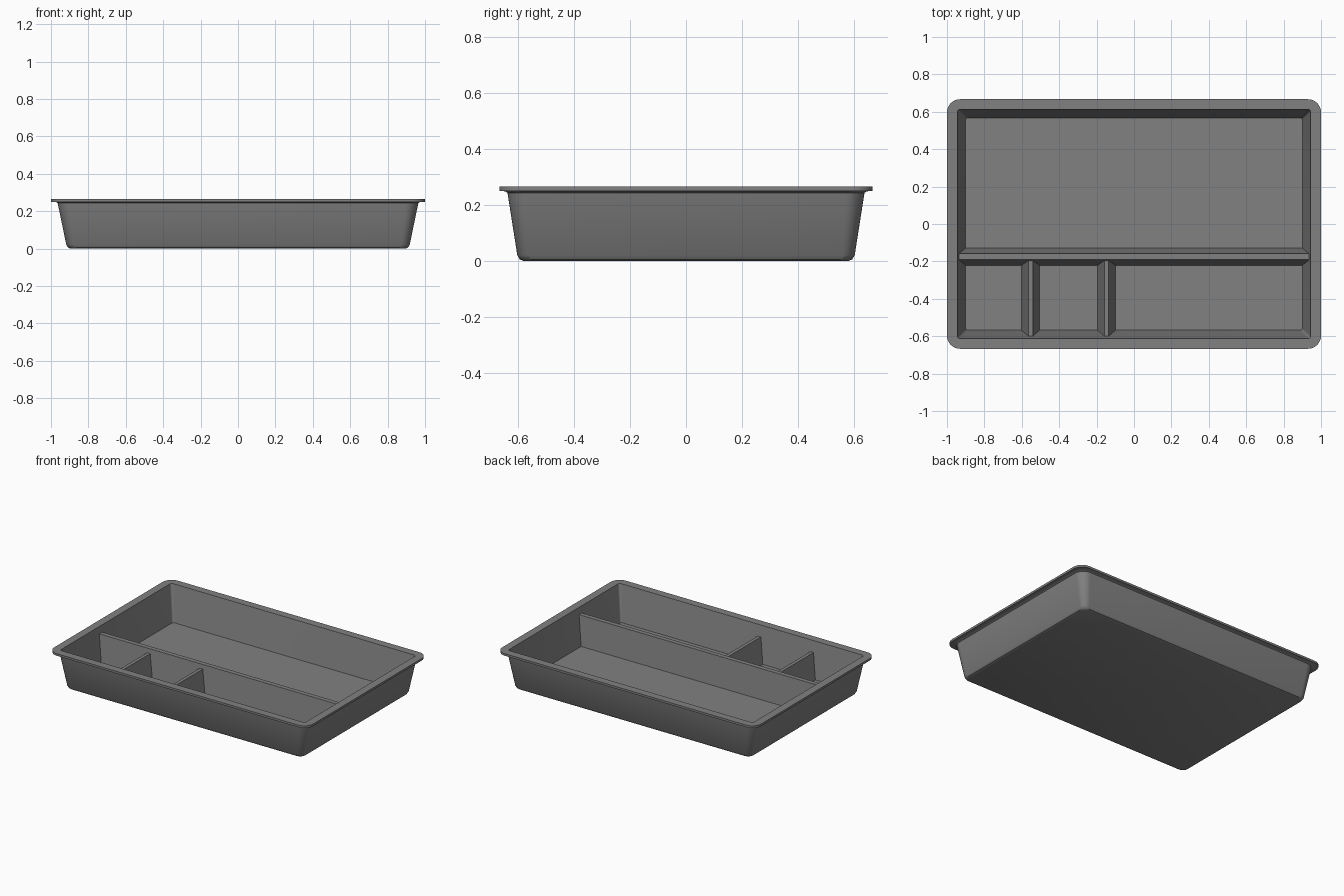
import bpy, bmesh
from math import cos, sin, pi

cube = bpy.data.objects.get("Cube")
if cube:
    bpy.data.objects.remove(cube, do_unlink=True)

grey = bpy.data.materials.new("dark grey plastic")
grey.use_nodes = True
colour = (0.22, 0.22, 0.22, 1)
grey.diffuse_color = colour
grey.node_tree.nodes["Principled BSDF"].inputs["Base Color"].default_value = colour

CORNER_STEPS = 8


def rounded_ring(bm, hx, hy, r, z):
    """Rounded rectangle of vertices, counter-clockwise from above."""
    verts = []
    for q, (sx, sy) in enumerate([(1, 1), (-1, 1), (-1, -1), (1, -1)]):
        for i in range(CORNER_STEPS + 1):
            a = (q + i / CORNER_STEPS) * pi / 2
            verts.append(bm.verts.new((sx * (hx - r) + r * cos(a),
                                       sy * (hy - r) + r * sin(a), z)))
    return verts


def finish(bm, name, angle):
    bmesh.ops.recalc_face_normals(bm, faces=bm.faces)
    mesh = bpy.data.meshes.new(name)
    bm.to_mesh(mesh)
    bm.free()
    mesh.materials.append(grey)
    obj = bpy.data.objects.new(name, mesh)
    bpy.context.collection.objects.link(obj)
    bpy.ops.object.select_all(action="DESELECT")
    obj.select_set(True)
    bpy.context.view_layer.objects.active = obj
    bpy.ops.object.shade_smooth_by_angle(angle=angle)
    return obj


# Tray shell: underside, outer wall, rim, inner wall and floor
# (half length, half width, corner radius, height)
FLOOR, TOP = 0.02, 0.265
sections = [
    (0.895, 0.582, 0.03, 0.0),
    (0.908, 0.594, 0.04, 0.005),
    (0.918, 0.603, 0.045, 0.02),
    (0.964, 0.638, 0.07, 0.243),
    (0.972, 0.645, 0.07, 0.248),
    (1.0, 0.667, 0.07, 0.25),
    (1.0, 0.667, 0.07, TOP),
    (0.945, 0.613, 0.015, TOP),
    (0.9, 0.568, 0.012, FLOOR),
]
bm = bmesh.new()
rings = [rounded_ring(bm, *s) for s in sections]
for low, high in zip(rings, rings[1:]):
    for i in range(len(low)):
        j = (i + 1) % len(low)
        bm.faces.new((low[i], low[j], high[j], high[i]))
bm.faces.new(rings[0][::-1])
bm.faces.new(rings[-1])
finish(bm, "tray_shell", 0.6)


# Dividers: tapered bars whose ends sink into the sloping walls
def divider(name, x_base, x_top, y_base, y_top, top):
    bm = bmesh.new()
    bmesh.ops.create_cube(bm, size=1)
    for v in bm.verts:
        upper = v.co.z > 0
        xs, ys = (x_top, y_top) if upper else (x_base, y_base)
        v.co = (xs[v.co.x > 0], ys[v.co.y > 0], top if upper else FLOOR - 0.004)
    finish(bm, name, 0.3)


divider("long_divider", (-0.905, 0.905), (-0.94, 0.94),
        (-0.222, -0.128), (-0.191, -0.159), 0.22)
for name, x in (("right_short_divider", -0.553), ("left_short_divider", -0.147)):
    divider(name, (x - 0.049, x + 0.049), (x - 0.012, x + 0.012),
            (-0.573, -0.18), (-0.604, -0.18), 0.19)
